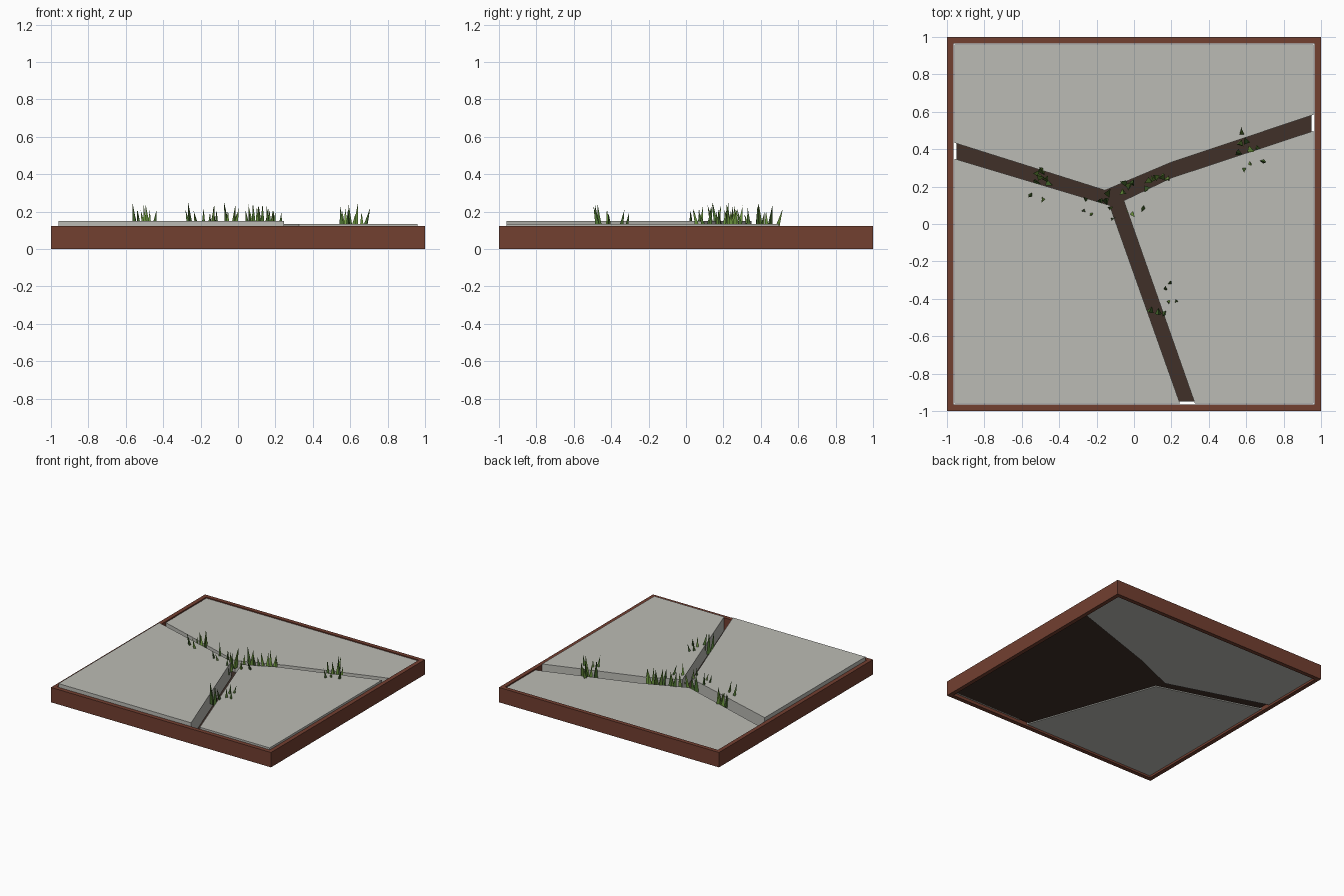
import bpy, bmesh, math, random
from mathutils import Vector

if "Cube" in bpy.data.objects:
    bpy.data.objects.remove(bpy.data.objects["Cube"])

random.seed(4)


def material(name, rgb):
    m = bpy.data.materials.new(name)
    m.diffuse_color = (*rgb, 1)
    m.use_nodes = True
    m.node_tree.nodes["Principled BSDF"].inputs["Base Color"].default_value = m.diffuse_color
    return m


RUST = material("rust", (0.17, 0.05, 0.03))
SOIL = material("soil", (0.05, 0.03, 0.022))
CONCRETE = material("concrete", (0.5, 0.5, 0.46))
GRASS = [material("grass_light", (0.16, 0.32, 0.05)),
         material("grass_dark", (0.07, 0.16, 0.03))]


def finish(bm, name, mats):
    bmesh.ops.recalc_face_normals(bm, faces=bm.faces)
    me = bpy.data.meshes.new(name)
    bm.to_mesh(me)
    bm.free()
    for m in mats:
        me.materials.append(m)
    ob = bpy.data.objects.new(name, me)
    bpy.context.collection.objects.link(ob)
    return ob


def prism(name, outline, z0, z1, mat):
    bm = bmesh.new()
    face = bm.faces.new([bm.verts.new((x, y, z0)) for x, y in outline])
    if z1 > z0:
        res = bmesh.ops.extrude_face_region(bm, geom=[face], use_keep_orig=True)
        verts = [v for v in res["geom"] if isinstance(v, bmesh.types.BMVert)]
        bmesh.ops.translate(bm, verts=verts, vec=(0, 0, z1 - z0))
    return finish(bm, name, [mat])


def square(r):
    return [(-r, -r), (r, -r), (r, r), (-r, r)]


# Open square frame
bm = bmesh.new()
loops = [[bm.verts.new((x, y, z)) for x, y in square(r)]
         for r, z in ((1, 0), (1, 0.122), (0.966, 0.122), (0.966, 0))]
for k in range(4):
    a, b = loops[k], loops[(k + 1) % 4]
    for i in range(4):
        j = (i + 1) % 4
        bm.faces.new((a[i], a[j], b[j], b[i]))
finish(bm, "frame", [RUST])

# Soil sheet at the bottom of the cracks
prism("soil", square(0.948), 0.02, 0.02, SOIL)

# Three broken slabs at different heights
E = 0.96
prism("back_slab", [(-E, 0.434), (-0.155, 0.18), (0.2, 0.33), (E, 0.584),
                    (E, E), (-E, E)], 0.012, 0.117, CONCRETE)
prism("left_slab", [(-E, -E), (0.246, -E), (-0.13, 0.1), (-E, 0.349)],
      0.012, 0.149, CONCRETE)
prism("right_slab", [(0.326, -E), (E, -E), (E, 0.498), (0.2, 0.247),
                     (-0.055, 0.125)], 0.021, 0.134, CONCRETE)

# Grass tufts: blade roots, each blade a three-sided spike leaning outward
tufts = [
    [(-.52, .27), (-.5, .25), (-.47, .24), (-.52, .22), (-.46, .22),
     (-.49, .28), (-.54, .17), (-.48, .15)],
    [(-.18, .12), (-.15, .12), (-.14, .16), (-.13, .08), (-.25, .07),
     (-.21, .07), (-.12, .03), (-.25, .12)],
    [(-.05, .22), (-.03, .2), (-.06, .17), (-.01, .22), (-.02, .07)],
    [(.08, .23), (.1, .24), (.12, .25), (.07, .19), (.15, .25), (.18, .24),
     (.06, .11)],
    [(.58, .47), (.57, .43), (.6, .44), (.56, .38), (.62, .4), (.66, .4),
     (.67, .34), (.61, .34), (.59, .31)],
    [(.09, -.46), (.13, -.47), (.17, -.46), (.18, -.41), (.22, -.41),
     (.17, -.36), (.18, -.33)],
]
for n, roots in enumerate(tufts):
    bm = bmesh.new()
    centre = sum((Vector(r) for r in roots), Vector((0, 0))) / len(roots)
    for x, y in roots:
        lean = (Vector((x, y)) - centre) * 0.35
        tip = bm.verts.new((x + lean.x + random.uniform(-.02, .02),
                            y + lean.y + random.uniform(-.02, .02),
                            random.uniform(.19, .255)))
        spin = random.uniform(0, math.tau)
        ring = [bm.verts.new((x + .021 * math.cos(spin + k * math.tau / 3),
                              y + .021 * math.sin(spin + k * math.tau / 3),
                              .07)) for k in range(3)]
        tint = random.randint(0, 1)
        faces = [bm.faces.new(ring)]
        faces += [bm.faces.new((ring[k], ring[(k + 1) % 3], tip)) for k in range(3)]
        for f in faces:
            f.material_index = tint
    finish(bm, f"grass_tuft_{n + 1}", GRASS)
